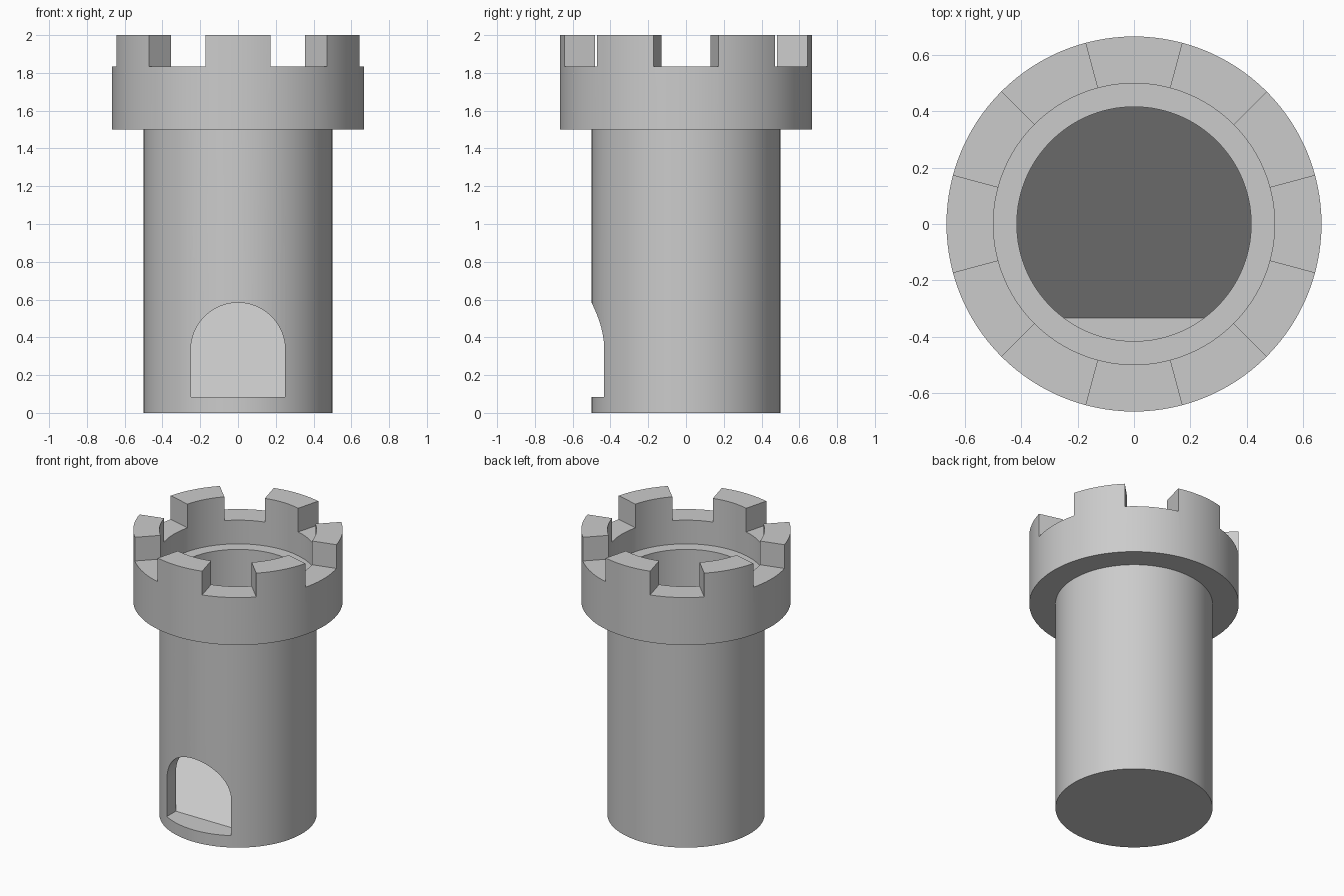
import bpy
import bmesh
from math import radians, cos, sin, pi, atan2, degrees

if "Cube" in bpy.data.objects:
    bpy.data.objects.remove(bpy.data.objects["Cube"])

U = 1 / 12          # wall thickness, the module of the design
SEG = 120           # sides of the round parts


def ring(r, z, angles):
    return [(r * cos(radians(a)), r * sin(radians(a)), z) for a in angles]


def make_object(name, bm):
    bmesh.ops.recalc_face_normals(bm, faces=bm.faces)
    mesh = bpy.data.meshes.new(name)
    bm.to_mesh(mesh)
    bm.free()
    obj = bpy.data.objects.new(name, mesh)
    bpy.context.collection.objects.link(obj)
    return obj


def lathe(name, profile):
    """Turn (radius, z) points round z and close both ends with a flat cap."""
    bm = bmesh.new()
    angles = [360 * i / SEG for i in range(SEG)]
    rings = [[bm.verts.new(p) for p in ring(r, z, angles)] for r, z in profile]
    for a, b in zip(rings, rings[1:]):
        for i in range(SEG):
            j = (i + 1) % SEG
            bm.faces.new((a[i], a[j], b[j], b[i]))
    bm.faces.new(rings[0])
    bm.faces.new(rings[-1])
    return make_object(name, bm)


def prism(name, points, offset):
    """Extrude a flat outline along an offset."""
    bm = bmesh.new()
    face = bm.faces.new([bm.verts.new(p) for p in points])
    out = bmesh.ops.extrude_face_region(bm, geom=[face], use_keep_orig=True)
    moved = [v for v in out["geom"] if isinstance(v, bmesh.types.BMVert)]
    bmesh.ops.translate(bm, verts=moved, vec=offset)
    return make_object(name, bm)


# Tower shaft, overhanging crown and the wide bowl inside the crown
tower = lathe("tower", [(6*U, 0), (6*U, 18*U), (8*U, 18*U), (8*U, 24*U),
                        (6*U, 24*U), (6*U, 20*U)])

# Shaft cavity: flat sill behind the door, then a 45 degree ramp up to the back
corner = degrees(atan2(-4, 3))
angles = sorted([360 * i / SEG for i in range(SEG)] + [corner + 360, 180 - corner])
bm = bmesh.new()
top = [bm.verts.new(p) for p in ring(5*U, 21*U, angles)]
low = [bm.verts.new((x, y, U + max(0, y + 4*U))) for x, y, _ in ring(5*U, 0, angles)]
n = len(angles)
for i in range(n):
    j = (i + 1) % n
    bm.faces.new((low[i], low[j], top[j], top[i]))
bm.faces.new(top)
bm.faces.new([v for v in low if v.co.y <= -4*U + 1e-5])
bm.faces.new([v for v in low if v.co.y >= -4*U - 1e-5])
cutters = [make_object("cavity_cutter", bm)]

# Arched doorway through the front wall
arch = [(-3*U, -0.7, U), (3*U, -0.7, U)]
arch += [(3*U*cos(pi*i/32), -0.7, 4*U + 3*U*sin(pi*i/32)) for i in range(33)]
cutters.append(prism("door_cutter", arch, (0, 0.7 - 4*U, 0)))

# Six gaps between the battlements
for k in range(6):
    a = 60 * k
    outline = ring(0.4, 22*U, (a - 15, a + 15)) + ring(0.9, 22*U, (a + 15, a - 15))
    cutters.append(prism("gap_cutter", outline, (0, 0, 0.3)))

# Cut everything and keep the finished mesh
for c in cutters:
    c.hide_render = True
    mod = tower.modifiers.new(c.name, 'BOOLEAN')
    mod.operation = 'DIFFERENCE'
    mod.solver = 'EXACT'
    mod.object = c
deps = bpy.context.evaluated_depsgraph_get()
tower_mesh = bpy.data.meshes.new_from_object(tower.evaluated_get(deps))
tower.modifiers.clear()
tower.data = tower_mesh
for c in cutters:
    bpy.data.objects.remove(c)

# Smooth round walls, sharp edges
bpy.ops.object.select_all(action='DESELECT')
tower.select_set(True)
bpy.context.view_layer.objects.active = tower
bpy.ops.object.shade_smooth_by_angle(angle=radians(30))
